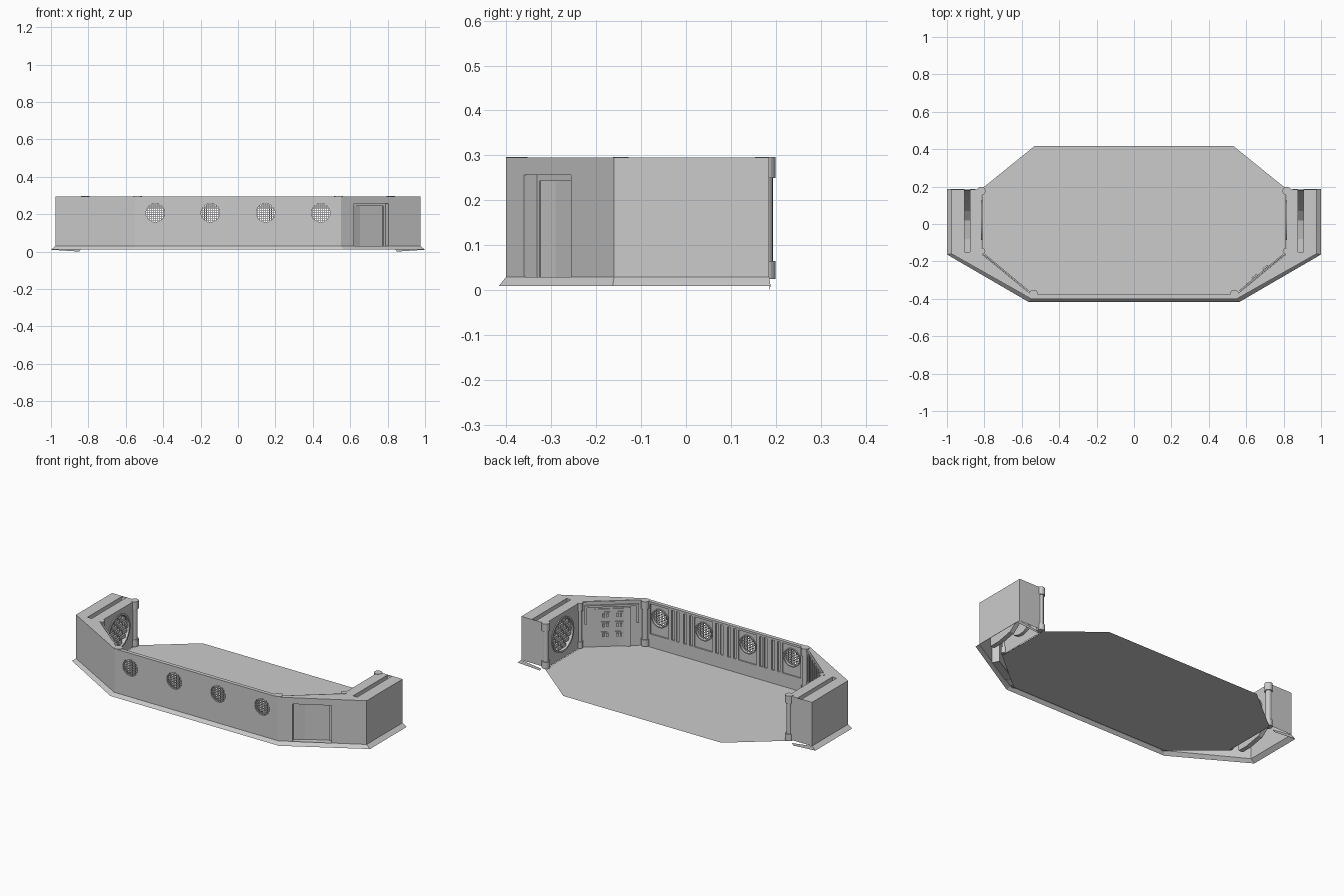
import bpy, bmesh, math
from mathutils import Vector

if "Cube" in bpy.data.objects:
    bpy.data.objects.remove(bpy.data.objects["Cube"])

Z0, Z1, FLOOR = 0.03, 0.295, 0.02


class Part:
    """Collects faces for one object; wall coordinates are (along, up, depth)."""
    def __init__(self, name, a=(0, 0), b=(1, 0), inward=True):
        self.name, self.bm = name, bmesh.new()
        self.o = Vector((a[0], a[1], 0))
        d = Vector((b[0] - a[0], b[1] - a[1], 0))
        self.len, self.u = d.length, d.normalized()
        self.n = Vector((-self.u.y, self.u.x, 0))
        if self.n.dot(Vector((0, 0.05, 0)) - self.o) < 0:
            self.n = -self.n

    def p(self, s, z, d=0):
        return self.o + self.u * s + self.n * d + Vector((0, 0, z))

    def face(self, pts):
        self.bm.faces.new([self.bm.verts.new(q) for q in pts])

    def rect(self, s0, s1, z0, z1, d=0):
        self.face([self.p(s0, z0, d), self.p(s1, z0, d), self.p(s1, z1, d), self.p(s0, z1, d)])

    def box(self, s0, s1, z0, z1, d0, d1):
        v = [self.bm.verts.new(self.p(s, z, d)) for d in (d0, d1)
             for s, z in ((s0, z0), (s1, z0), (s1, z1), (s0, z1))]
        for f in ((0, 1, 2, 3), (4, 5, 6, 7), (0, 1, 5, 4), (1, 2, 6, 5), (2, 3, 7, 6), (3, 0, 4, 7)):
            self.bm.faces.new([v[i] for i in f])

    def holed(self, s0, s1, z0, z1, cs, cz, r, d=0, n=32):
        ang = [2 * math.pi * i / n for i in range(n)]
        ang += [math.atan2(z - cz, s - cs) % (2 * math.pi) for s in (s0, s1) for z in (z0, z1)]
        ang.sort()
        ring = []
        for t in ang:
            c, q = math.cos(t), math.sin(t)
            ks = ((s1 if c > 0 else s0) - cs) / c if abs(c) > 1e-6 else 1e9
            kz = ((z1 if q > 0 else z0) - cz) / q if abs(q) > 1e-6 else 1e9
            k = min(ks, kz)
            ring.append((self.p(cs + r * c, cz + r * q, d), self.p(cs + k * c, cz + k * q, d)))
        for (a, b), (e, f) in zip(ring, ring[1:] + ring[:1]):
            if (a - e).length > 1e-5:
                self.face([a, b, f, e])

    def tube(self, cs, cz, r, d0, d1, n=32, r2=None):
        c = [(math.cos(2 * math.pi * i / n), math.sin(2 * math.pi * i / n)) for i in range(n)]
        r2 = r if r2 is None else r2
        for (x, y), (x2, y2) in zip(c, c[1:] + c[:1]):
            self.face([self.p(cs + r * x, cz + r * y, d0), self.p(cs + r * x2, cz + r * y2, d0),
                       self.p(cs + r2 * x2, cz + r2 * y2, d1), self.p(cs + r2 * x, cz + r2 * y, d1)])

    def done(self):
        bmesh.ops.remove_doubles(self.bm, verts=self.bm.verts, dist=1e-5)
        bmesh.ops.recalc_face_normals(self.bm, faces=self.bm.faces)
        me = bpy.data.meshes.new(self.name)
        self.bm.to_mesh(me)
        self.bm.free()
        bpy.context.collection.objects.link(bpy.data.objects.new(self.name, me))


# Floor: a single octagonal sheet
half = [(0.54, -0.385), (0.812, -0.16), (0.812, 0.19), (0.53, 0.418)]
fl = Part("floor")
fl.face([Vector((x, y, FLOOR)) for x, y in half] + [Vector((-x, y, FLOOR)) for x, y in half[::-1]])
fl.done()

# Front wall: outer and inner skins with four round vents
vents = [-0.4425, -0.1475, 0.1475, 0.4425]
edges = [-0.55, -0.295, 0, 0.295, 0.55]
VZ, VR = 0.207, 0.05
fw = Part("front_wall", (0, -0.40), (1, -0.40))
gr = Part("vent_mesh", (0, -0.40), (1, -0.40))
for c, a, b in zip(vents, edges, edges[1:]):
    fw.holed(a, b, Z0, Z1, c, VZ, VR)
    fw.holed(a, b, FLOOR, Z1, c, VZ, VR, 0.015)
    fw.tube(c, VZ, VR, 0, 0.022)
    fw.tube(c, VZ, VR + 0.006, 0.015, 0.022)
    fw.tube(c, VZ, VR, 0.022, 0.022, r2=VR + 0.006)
    for i in range(-4, 5):
        k = i * 0.0105
        h = math.sqrt(VR ** 2 - k ** 2)
        gr.box(c + k - .0016, c + k + .0016, VZ - h, VZ + h, 0.004, 0.007)
        gr.box(c - h, c + h, VZ + k - .0016, VZ + k + .0016, 0.004, 0.007)
fw.done()
gr.done()

# Ribs and base band on the inside of the front wall
rb = Part("front_wall_ribs", (0, -0.385), (1, -0.385))
rb.box(-0.54, 0.54, FLOOR, 0.10, 0, 0.008)
rb.box(-0.54, 0.54, 0.282, Z1, 0, 0.008)
for m in (-0.295, 0, 0.295):
    for off, w in ((-0.08, 0.014), (-0.045, 0.022), (0, 0.03), (0.04, 0.012), (0.075, 0.02)):
        rb.box(m + off - w / 2, m + off + w / 2, 0.10, 0.282, 0, 0.008)
for x in (-0.515, 0.515):
    rb.box(x - 0.01, x + 0.01, 0.10, 0.282, 0, 0.008)
rb.done()

# Outer diagonal walls; the right one holds a recessed doorway
for sx, side in ((1, "right"), (-1, "left")):
    w = Part(side + "_outer_diagonal", (sx * 0.55, -0.40), (sx * 0.975, -0.16))
    if sx > 0:
        a, b, t, d = 0.08, 0.293, 0.257, 0.045
        w.rect(0, a, Z0, Z1)
        w.rect(b, w.len, Z0, Z1)
        w.rect(a, b, t, Z1)
        w.rect(a, b, FLOOR, t, d)
        for s in (a, b):
            w.face([w.p(s, FLOOR, 0), w.p(s, FLOOR, d), w.p(s, t, d), w.p(s, t, 0)])
        for z in (Z0 - 0.005, t):
            w.face([w.p(a, z, 0), w.p(b, z, 0), w.p(b, z, d), w.p(a, z, d)])
        w.box(a, a + 0.012, Z0, t - 0.014, d - 0.012, d)
        w.box(b - 0.012, b, Z0, t - 0.014, d - 0.012, d)
        w.box(a, b, t - 0.014, t, d - 0.012, d)
    else:
        w.rect(0, w.len, Z0, Z1)
    w.done()

    # Outer side and back faces of the end block
    e = Part(side + "_block_shell")
    V = lambda x, y, z: Vector((sx * x, y, z))
    e.face([V(.975, -.16, Z0), V(.975, .185, Z0), V(.975, .185, Z1), V(.975, -.16, Z1)])
    e.face([V(.815, .185, Z0), V(.975, .185, Z0), V(.975, .185, Z1), V(.815, .185, Z1)])
    # Top caps around the slot
    e.face([V(.55, -.40, Z1), V(.975, -.16, Z1), V(.815, -.16, Z1), V(.55, -.377, Z1)])
    S0, S1, SY = 0.877, 0.905, -0.15
    for x0, x1, y0, y1 in ((.815, S0, SY, .185), (S1, .975, SY, .185), (.815, .975, -.16, SY)):
        e.face([V(x0, y0, Z1), V(x1, y0, Z1), V(x1, y1, Z1), V(x0, y1, Z1)])
    # Slot with a curved bottom
    prof = [(SY, Z1), (SY, .04), (-.08, .04), (.02, .06), (.07, .10), (.11, .15), (.15, .215), (.183, Z1 - .01)]
    for (y0, z0), (y1, z1) in zip(prof, prof[1:]):
        e.face([V(S0, y0, z0), V(S1, y0, z0), V(S1, y1, z1), V(S0, y1, z1)])
    for x in (S0, S1):
        e.face([V(x, y, z) for y, z in prof] + [V(x, .184, Z1)])
    e.done()

    # Inner side wall with a big round brick-pattern vent
    i = Part(side + "_inner_wall", (sx * .815, -.15), (sx * .815, .185))
    c, cz, r = 0.17, 0.165, 0.095
    i.holed(0, i.len, FLOOR, Z1, c, cz, r)
    i.tube(c, cz, r, -0.02, 0.006)
    i.tube(c, cz, r + 0.01, 0, 0.006)
    i.tube(c, cz, r, 0.006, 0.006, r2=r + 0.01)
    i.face([i.p(c + r * math.cos(k * math.pi / 16), cz + r * math.sin(k * math.pi / 16), -0.02) for k in range(32)])
    for row in range(-3, 4):
        z = row * 0.026
        h = math.sqrt(r ** 2 - (abs(z) + 0.009) ** 2)
        for col in range(-3, 4):
            m = (col + 0.5 * (row % 2)) * 0.05
            s0, s1 = max(m - .02, -h), min(m + .02, h)
            if s1 - s0 > 0.006:
                i.box(c + s0, c + s1, cz + z - .009, cz + z + .009, -0.02, -0.004)
    i.done()

    # Inner diagonal wall: control panel on the right, ribs on the left
    g = Part(side + "_inner_diagonal", (sx * .545, -.38), (sx * .815, -.155))
    L = g.len
    g.rect(0, L, FLOOR, Z1)
    if sx > 0:
        g.box(0.03, L - 0.02, 0.262, 0.274, 0, 0.008)
        g.box(0.03, 0.045, 0.16, 0.262, 0, 0.008)
        g.box(L - 0.035, L - 0.02, 0.16, 0.262, 0, 0.008)
        g.box(0.085, L - 0.075, 0.06, 0.25, 0, 0.005)
        for s in (0.14, 0.215):
            for z in (0.095, 0.155, 0.215):
                g.box(s - .024, s + .024, z - .018, z + .018, 0.005, 0.009)
                g.box(s - .016, s - .004, z - .01, z + .01, 0.009, 0.018)
                g.box(s + .004, s + .016, z - .01, z + .01, 0.009, 0.018)
    else:
        g.box(0.02, L - 0.02, FLOOR, 0.10, 0, 0.008)
        g.box(0.02, L - 0.02, 0.282, Z1, 0, 0.008)
        for k in range(8):
            s = 0.04 + k * (L - 0.08) / 7
            g.box(s - .01, s + .01, 0.10, 0.282, 0, 0.008)
    g.done()

    # Corner pillars with wider collars
    for name, x, y, rr in (("back", .817, .176, .017), ("side", .812, -.145, .011), ("front", .537, -.376, .018)):
        q = Part(f"{side}_{name}_pillar")
        for z0, z1, rad in ((.025, .065, rr + .006), (.065, .25, rr), (.25, .297, rr + .006)):
            bmesh.ops.create_cone(q.bm, cap_ends=True, segments=20, radius1=rad, radius2=rad, depth=z1 - z0)
            bmesh.ops.translate(q.bm, verts=q.bm.verts[-40:], vec=(sx * x, y, (z0 + z1) / 2))
        q.done()

# Top edge of the front wall
cap = Part("front_wall_cap")
cap.face([Vector(v) for v in ((-.55, -.40, Z1), (.55, -.40, Z1), (.55, -.377, Z1), (-.55, -.377, Z1))])
cap.done()

# Flared skirt around the outside, with a short return at each back end
top = [(.975, .185), (.975, -.16), (.55, -.40)]
low = [(1.0, .188), (1.0, -.163), (.565, -.416)]
tp = [Vector((x, y, Z0)) for x, y in top] + [Vector((-x, y, Z0)) for x, y in top[::-1]]
lp = [Vector((x, y, .01)) for x, y in low] + [Vector((-x, y, .01)) for x, y in low[::-1]]
sk = Part("skirt")
for k in range(5):
    sk.face([tp[k], tp[k + 1], lp[k + 1], lp[k]])
for s in (1, -1):
    sk.face([Vector((s * x, y, z)) for x, y, z in
             ((.975, .185, .03), (1.0, .188, .01), (.85, .186, 0), (.84, .185, .012))])
sk.done()
